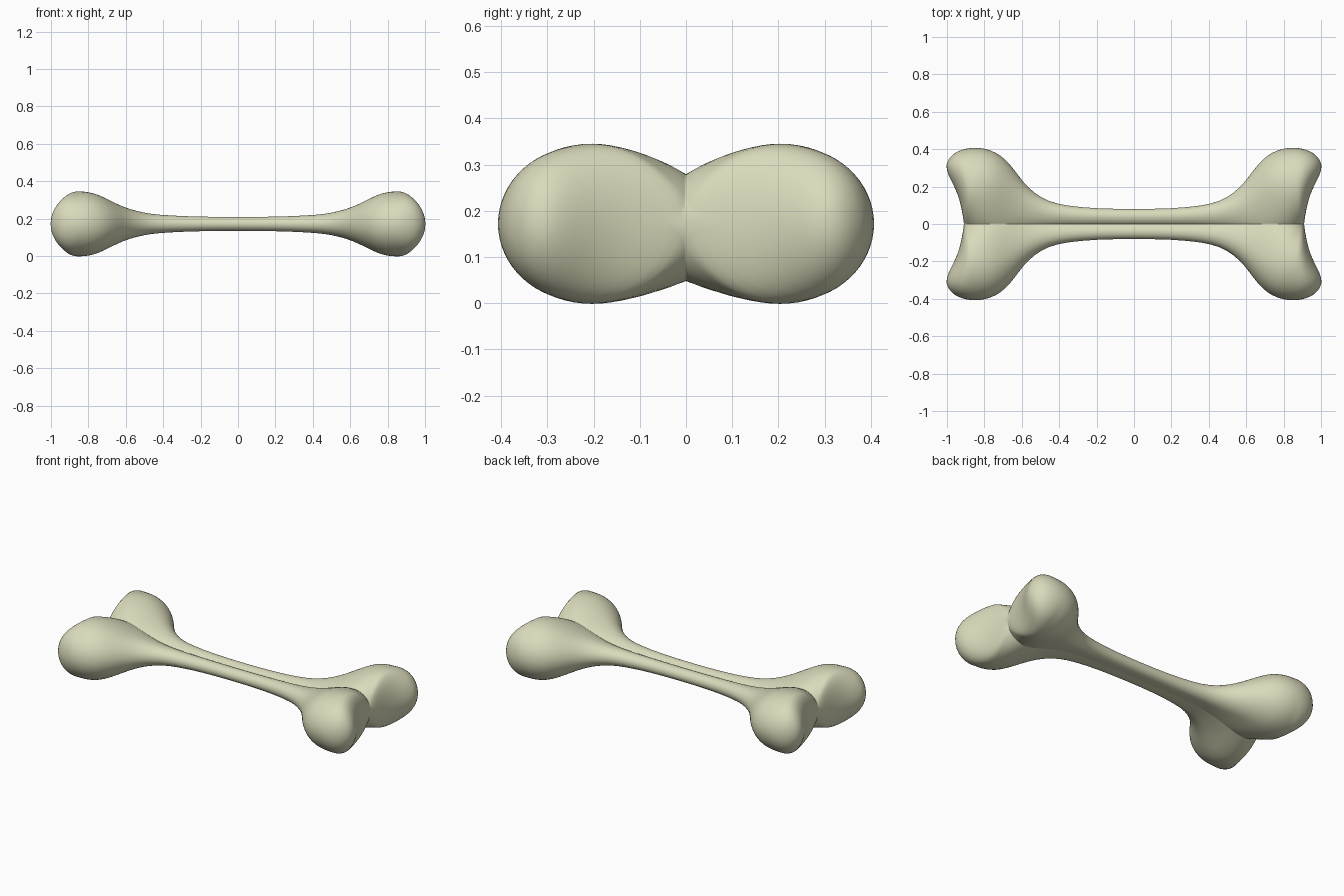
import bpy, bmesh, math

cube = bpy.data.objects.get("Cube")
if cube:
    bpy.data.objects.remove(cube, do_unlink=True)

MID_Z = 0.172
STEPS = 16

# Slices of one quarter, fanning from the shaft round into the knob:
# inner x, inner y, outer x, outer y, half height, seam height above, seam height below
SLICES = [
    (0.00, 0.00, 0.00, 0.080, 0.037, 0.45, 0.95),
    (0.20, 0.00, 0.20, 0.082, 0.038, 0.45, 0.95),
    (0.37, 0.00, 0.37, 0.098, 0.045, 0.50, 0.95),
    (0.47, 0.00, 0.46, 0.122, 0.053, 0.56, 0.95),
    (0.55, 0.00, 0.53, 0.163, 0.068, 0.65, 0.95),
    (0.62, 0.00, 0.59, 0.220, 0.088, 0.73, 0.95),
    (0.69, 0.00, 0.64, 0.292, 0.115, 0.78, 0.93),
    (0.75, 0.00, 0.69, 0.350, 0.144, 0.74, 0.86),
    (0.81, 0.00, 0.74, 0.385, 0.167, 0.65, 0.75),
    (0.86, 0.00, 0.79, 0.402, 0.174, 0.52, 0.60),
    (0.895, 0.00, 0.82, 0.407, 0.175, 0.32, 0.36),
    (0.91, 0.00, 0.845, 0.409, 0.173, 0.0, 0.0),
    (0.92, 0.08, 0.88, 0.408, 0.165, 0.0, 0.0),
    (0.945, 0.17, 0.925, 0.397, 0.140, 0.0, 0.0),
    (0.98, 0.235, 0.96, 0.38, 0.102, 0.0, 0.0),
    (1.00, 0.28, 0.99, 0.35, 0.052, 0.0, 0.0),
    (1.003, 0.315, 1.003, 0.315, 0.0, 0.0, 0.0),
]


def half_slice(ix, iy, ox, oy, height, seam, side):
    """Points from the inner end to the outer rim, above (1) or below (-1)."""
    for i in range(STEPS + 1):
        u = -math.cos(math.pi * i / STEPS)
        t = (u + 1) / 2
        bulge = max(0.0, 1 - u * u)
        if u < 0 and iy == 0:
            rise = seam + (1 - seam) * bulge ** (0.9 if seam else 0.6)
        else:
            rise = bulge ** 0.5
        yield (ix + (ox - ix) * t, iy + (oy - iy) * t, MID_Z + side * height * rise)


# Loft the quarter
bm = bmesh.new()
rings = []
for ix, iy, ox, oy, height, above, below in SLICES:
    top = list(half_slice(ix, iy, ox, oy, height, above, 1))
    bottom = list(half_slice(ix, iy, ox, oy, height, below, -1))
    rings.append([bm.verts.new(p) for p in top + bottom[-2::-1]])
for a, b in zip(rings, rings[1:]):
    for i in range(len(a) - 1):
        bm.faces.new((a[i], a[i + 1], b[i + 1], b[i]))

# Mirror to the four quarters and weld the seams
for axis in ((-1, 1, 1), (1, -1, 1)):
    copy = bmesh.ops.duplicate(bm, geom=bm.verts[:] + bm.edges[:] + bm.faces[:])["geom"]
    for v in copy:
        if isinstance(v, bmesh.types.BMVert):
            v.co = [c * s for c, s in zip(v.co, axis)]
bmesh.ops.remove_doubles(bm, verts=bm.verts[:], dist=0.0005)
bmesh.ops.recalc_face_normals(bm, faces=bm.faces[:])
for face in bm.faces:
    face.smooth = True

mesh = bpy.data.meshes.new("bone")
bm.to_mesh(mesh)
bm.free()
bone = bpy.data.objects.new("bone", mesh)
bpy.context.collection.objects.link(bone)
bone.modifiers.new("rounding", "SUBSURF").levels = 1
bone.modifiers["rounding"].render_levels = 1

# Bone colour
ivory = bpy.data.materials.new("ivory")
ivory.use_nodes = True
colour = (0.70, 0.70, 0.50, 1)
ivory.diffuse_color = colour
ivory.node_tree.nodes["Principled BSDF"].inputs["Base Color"].default_value = colour
mesh.materials.append(ivory)
